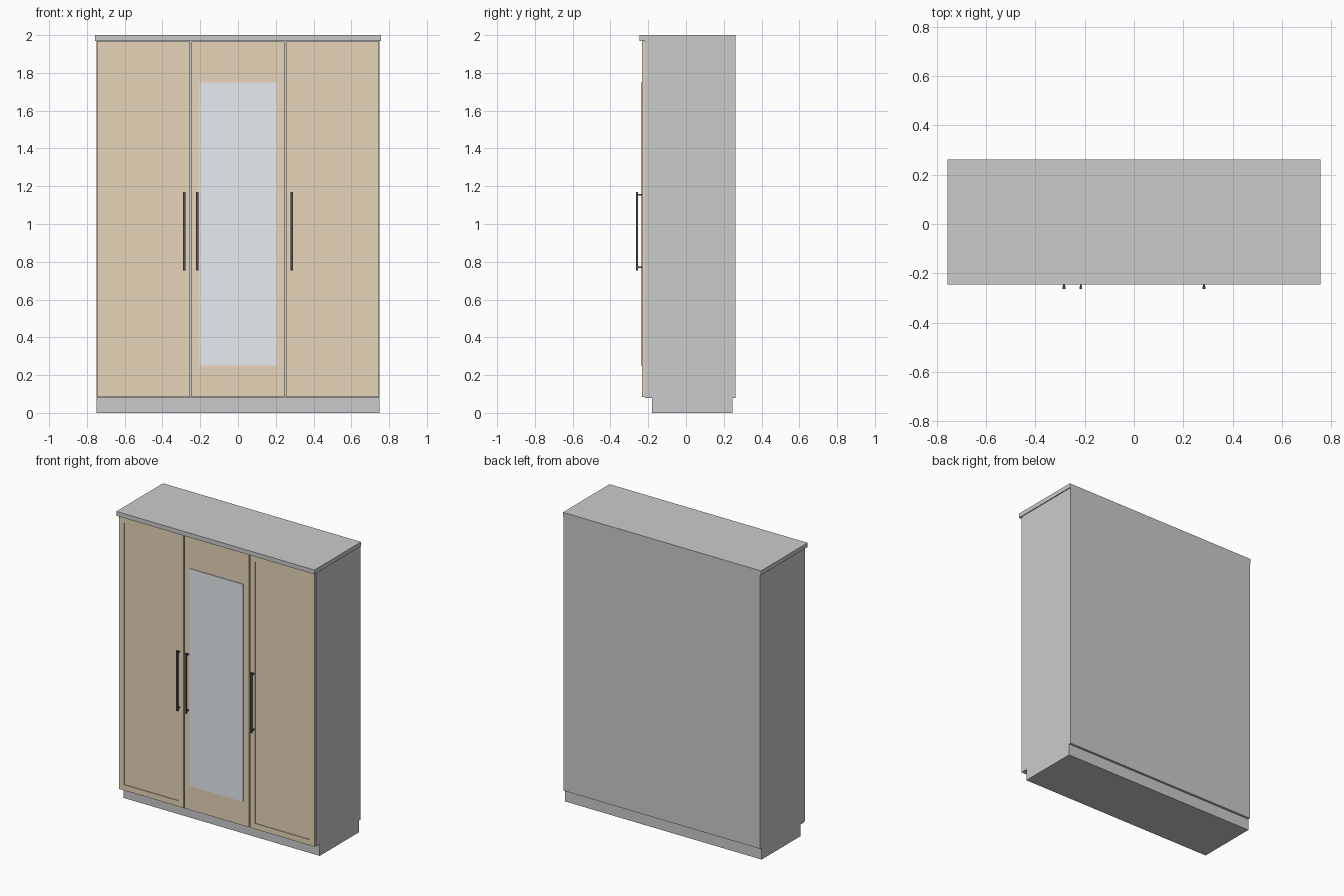
import bpy, bmesh

if "Cube" in bpy.data.objects:
    bpy.data.objects.remove(bpy.data.objects["Cube"])


def material(name, color):
    m = bpy.data.materials.new(name)
    m.diffuse_color = (*color, 1)
    m.use_nodes = True
    m.node_tree.nodes["Principled BSDF"].inputs["Base Color"].default_value = m.diffuse_color
    return m


wood = material("wood", (0.80, 0.66, 0.48))
glass = material("mirror_glass", (0.80, 0.84, 0.87))
dark = material("dark_metal", (0.08, 0.08, 0.085))


def add_box(bm, lo, hi):
    """Add an axis-aligned box between two corners."""
    verts = bmesh.ops.create_cube(bm, size=1)["verts"]
    for v in verts:
        v.co = [(a + b) / 2 + c * (b - a) for a, b, c in zip(lo, hi, v.co)]


def make(name, boxes, mat=None, panel=None):
    """Object from boxes; panel=(frame width, depth) sinks a field into the front."""
    bm = bmesh.new()
    for lo, hi in boxes:
        add_box(bm, lo, hi)
    if panel:
        bm.normal_update()
        front = min(bm.faces, key=lambda f: f.calc_center_median().y)
        bmesh.ops.inset_region(bm, faces=[front], thickness=panel[0])
        ext = bmesh.ops.extrude_face_region(bm, geom=[front])["geom"]
        moved = [g for g in ext if isinstance(g, bmesh.types.BMVert)]
        bmesh.ops.translate(bm, verts=moved, vec=(0, panel[1], 0))
        if front.is_valid:
            bmesh.ops.delete(bm, geom=[front], context='FACES_ONLY')
    bmesh.ops.recalc_face_normals(bm, faces=bm.faces)
    mesh = bpy.data.meshes.new(name)
    bm.to_mesh(mesh)
    bm.free()
    obj = bpy.data.objects.new(name, mesh)
    bpy.context.collection.objects.link(obj)
    if mat:
        mesh.materials.append(mat)
    return obj


# Carcass: recessed plinth, cabinet body and overhanging top
make("plinth", [((-0.75, -0.18, 0), (0.75, 0.246, 0.08))])
make("cabinet_body", [((-0.75, -0.217, 0.08), (0.75, 0.262, 1.97))])
make("top_board", [((-0.756, -0.246, 1.97), (0.756, 0.262, 2.0))])

# Doors: two framed outer doors and a plain centre door
DOOR_FRONT = -0.233
for name, x, panel in (("left_door", -0.5, (0.055, 0.005)),
                       ("centre_door", 0, None),
                       ("right_door", 0.5, (0.055, 0.005))):
    make(name, [((x - 0.247, DOOR_FRONT, 0.083), (x + 0.247, -0.217, 1.967))],
         wood, panel)

# Mirror on the centre door
make("mirror", [((-0.205, -0.238, 0.25), (0.205, DOOR_FRONT, 1.75))], glass)

# Bar handles, each with two standoff posts
for name, x in (("left_handle", -0.284), ("centre_handle", -0.216),
                ("right_handle", 0.284)):
    bar = ((x - 0.006, -0.264, 0.755), (x + 0.006, -0.254, 1.17))
    posts = [((x - 0.004, -0.256, z - 0.004), (x + 0.004, DOOR_FRONT, z + 0.004))
             for z in (0.77, 1.155)]
    make(name, [bar] + posts, dark)
